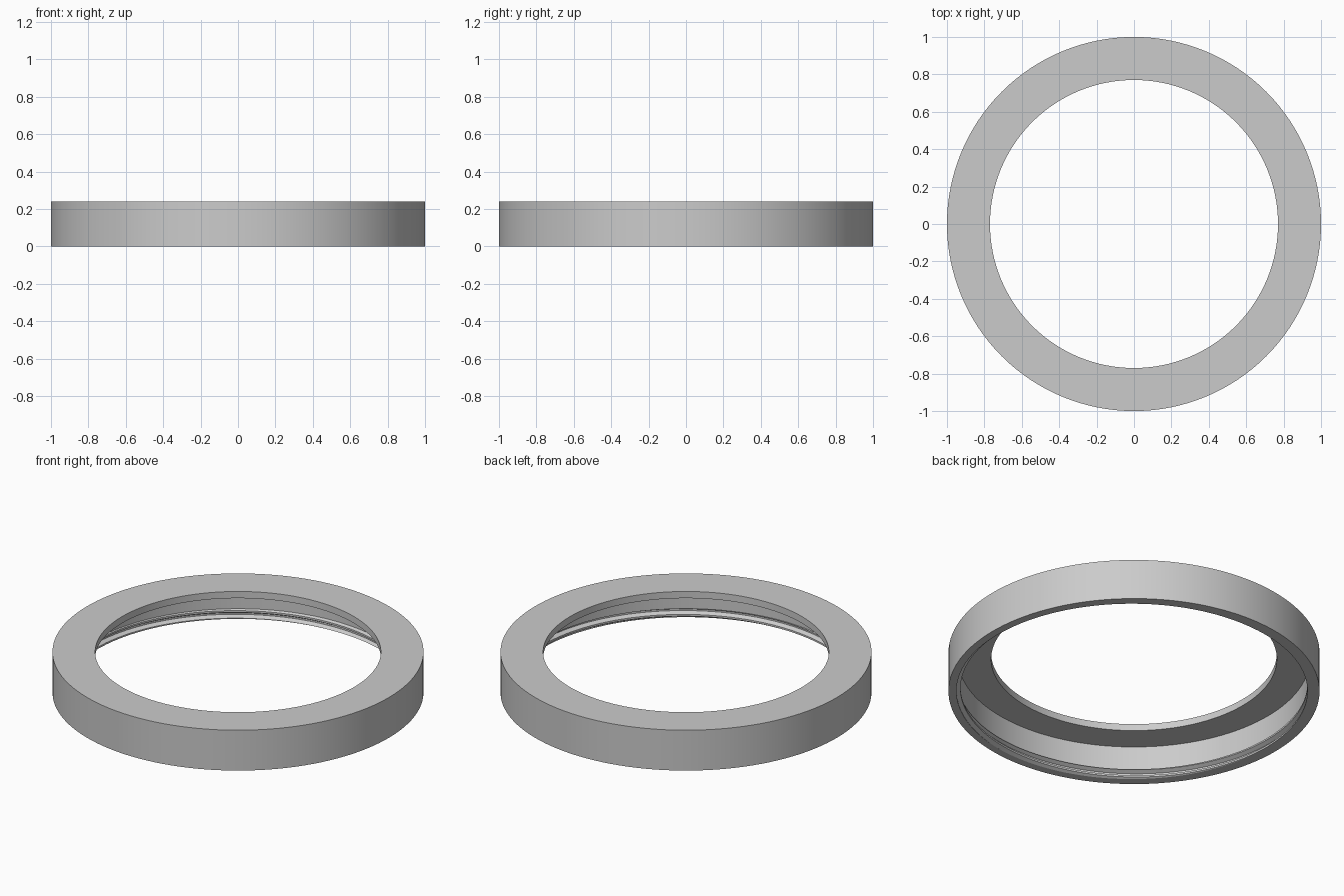
import bpy, bmesh, math

cube = bpy.data.objects.get("Cube")
if cube:
    bpy.data.objects.remove(cube)

SEGMENTS = 128
HEIGHT, HOLE, WALL, CEILING = 0.24, 0.77, 0.947, 0.20
THREAD_TOP, PITCH, MINOR, MAJOR = 0.055, 0.045, 0.935, 0.957
START = -math.pi / 4

grey = bpy.data.materials.new("light_grey")
grey.use_nodes = True
grey.diffuse_color = (0.6, 0.6, 0.6, 1)
grey.node_tree.nodes["Principled BSDF"].inputs["Base Color"].default_value = grey.diffuse_color


def thread_radius(phase):
    """Trapezoid thread: groove centred on whole turns, crest on half turns."""
    distance = abs(phase - round(phase))
    blend = min(max((distance - 0.1) / 0.28, 0), 1)
    return MAJOR + (MINOR - MAJOR) * blend


def section(turn):
    """Closed cross-section of the ring at a given fraction of a turn."""
    points = []
    for k in range(-2, 3):
        for corner in (-0.38, -0.1, 0.1, 0.38):
            z = min(max((k + corner + turn) * PITCH, 0), THREAD_TOP)
            points.append((thread_radius(z / PITCH - turn), z))
    return points + [(WALL, THREAD_TOP), (WALL, CEILING), (HOLE, CEILING),
                     (HOLE, HEIGHT), (1, HEIGHT), (1, 0)]


# Sweep the section round the axis, letting the thread climb one pitch per turn
bm = bmesh.new()
columns = []
for i in range(SEGMENTS + 1):
    a = START + math.tau * i / SEGMENTS
    columns.append([bm.verts.new((r * math.cos(a), r * math.sin(a), z))
                    for r, z in section(i / SEGMENTS)])
for left, right in zip(columns, columns[1:]):
    for j in range(len(left)):
        n = (j + 1) % len(left)
        bm.faces.new((left[j], right[j], right[n], left[n]))

# Join the seam and drop the pieces flattened at the thread ends
bmesh.ops.remove_doubles(bm, verts=bm.verts, dist=0.00002)
bmesh.ops.dissolve_degenerate(bm, edges=bm.edges, dist=0.00001)
bmesh.ops.recalc_face_normals(bm, faces=bm.faces)

mesh = bpy.data.meshes.new("threaded_ring")
bm.to_mesh(mesh)
bm.free()
mesh.materials.append(grey)
ring = bpy.data.objects.new("threaded_ring", mesh)
bpy.context.collection.objects.link(ring)
bpy.context.view_layer.objects.active = ring
ring.select_set(True)
bpy.ops.object.shade_smooth_by_angle(angle=math.radians(25))
